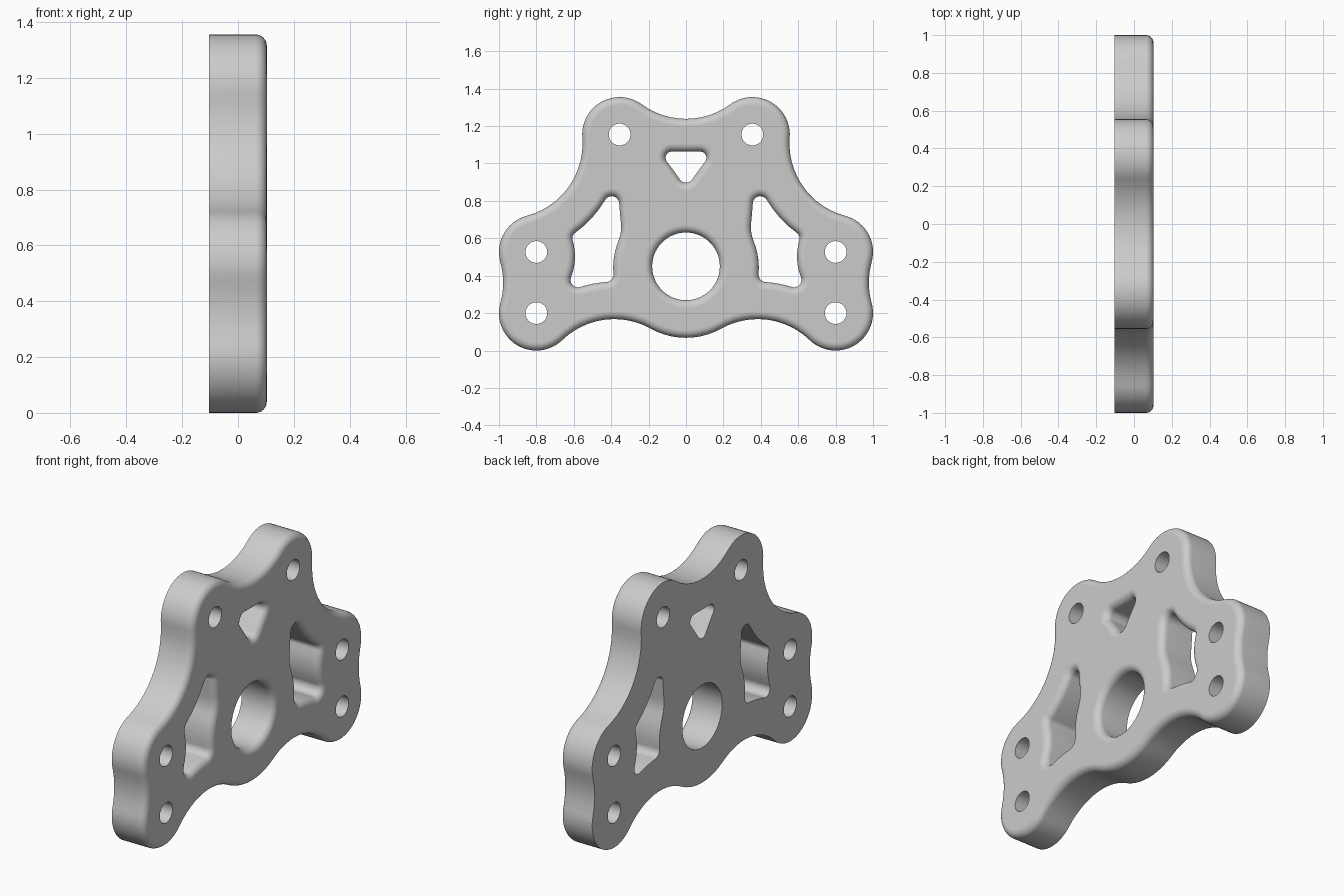
import bpy
import bmesh
from math import pi, tau, sin, cos, atan2, ceil
from mathutils import Vector

if "Cube" in bpy.data.objects:
    bpy.data.objects.remove(bpy.data.objects["Cube"], do_unlink=True)

BACK, FACE = -0.103, 0.103
ROUND = 0.04          # rounded rim on the +x face
STEP = pi / 28


def arc(centre, radius, start, sweep, flip=1):
    """Points and outward normals along an arc, last point left out."""
    count = max(4, ceil(abs(sweep) / STEP))
    result = []
    for i in range(count):
        a = start + sweep * i / count
        n = Vector((cos(a), sin(a)))
        result.append((centre + n * radius, n * flip))
    return result


def blend_centre(a, b, blend):
    """Centre of the inward arc touching two neighbouring discs."""
    (ca, ra), (cb, rb) = a, b
    line = cb - ca
    d = line.length
    line.normalize()
    along = (d * d + (ra + blend) ** 2 - (rb + blend) ** 2) / (2 * d)
    side = ((ra + blend) ** 2 - along ** 2) ** 0.5
    return ca + line * along + Vector((line.y, -line.x)) * side


def angle(v):
    return atan2(v.y, v.x)


def chain(discs):
    """Closed outline round (y, z, radius, blend to next disc), anticlockwise."""
    rounds = [(Vector((y, z)), r) for y, z, r, _ in discs]
    blends = [d[3] for d in discs]
    n = len(discs)
    centres = [blend_centre(rounds[i], rounds[(i + 1) % n], blends[i]) for i in range(n)]
    loop = []
    for i, (c, r) in enumerate(rounds):
        start, end = angle(centres[i - 1] - c), angle(centres[i] - c)
        loop += arc(c, r, start, (end - start) % tau)
        nxt = rounds[(i + 1) % n][0]
        f = centres[i]
        start, end = angle(c - f), angle(nxt - f)
        loop += arc(f, blends[i], start, -((start - end) % tau), -1)
    return loop


def circle(y, z, r):
    return arc(Vector((y, z)), r, 0, tau)


def mirrored(loop):
    return [(Vector((-p.x, p.y)), Vector((-n.x, n.y))) for p, n in loop]


# Outline: bosses and hub joined by sweeping inward arcs
bosses = [(0.8, 0.2), (0.8, 0.527), (0.355, 1.155)]
right_side = [(y, z, 0.2, 0.4) for y, z in bosses]
left_side = [(-y, z, r, b) for y, z, r, b in reversed(right_side)]
outline = chain([(0, 0.453, 0.385, 0.4)] + right_side + left_side)

# Windows through the web
side_window = chain([
    (0.428, 0.406, 0.04, 0.6),
    (0.577, 0.378, 0.04, 0.3),
    (0.573, 0.6, 0.035, 0.6),
    (0.397, 0.785, 0.04, 3),
    (0.547, 0.66, 0.2, 0.385),
])
top_window = chain([
    (0, 0.937, 0.04, 1.5),
    (0.075, 1.03, 0.034, 4),
    (-0.075, 1.03, 0.034, 1.5),
])
hub_hole = circle(0, 0.45, 0.181)

rounded_cuts = [side_window, mirrored(side_window), top_window, hub_hole]
bolt_holes = [circle(s * y, z, 0.058) for y, z in bosses for s in (-1, 1)]

bm = bmesh.new()
back_edges, face_edges = [], []


def wall(loop, inset):
    """Side wall of one loop, its rim rolled over by a signed inset."""
    profile = [(BACK, 0)]
    if inset:
        for i in range(9):
            a = pi / 2 * i / 8
            profile.append((FACE - ROUND * (1 - sin(a)), inset * (1 - cos(a))))
    else:
        profile.append((FACE, 0))
    rings = []
    for x, shift in profile:
        points = [p + n * shift for p, n in loop]
        rings.append([bm.verts.new((x, p.x, p.y)) for p in points])
    n = len(loop)
    for low, high in zip(rings, rings[1:]):
        for i in range(n):
            j = (i + 1) % n
            bm.faces.new((low[i], low[j], high[j], high[i]))
    for ring, edges in ((rings[0], back_edges), (rings[-1], face_edges)):
        edges += [bm.edges.get((ring[i], ring[(i + 1) % n])) for i in range(n)]


wall(outline, -ROUND)
for cut in rounded_cuts:
    wall(cut, ROUND)
for hole in bolt_holes:
    wall(hole, 0)

# Flat faces on both sides
for edges, side in ((back_edges, -1), (face_edges, 1)):
    bmesh.ops.triangle_fill(bm, use_beauty=True, edges=edges, normal=(side, 0, 0))
bmesh.ops.recalc_face_normals(bm, faces=bm.faces)

mesh = bpy.data.meshes.new("mounting_plate")
bm.to_mesh(mesh)
bm.free()
plate = bpy.data.objects.new("mounting_plate", mesh)
bpy.context.collection.objects.link(plate)

# Smooth walls and rims, flat main faces
bpy.ops.object.select_all(action="DESELECT")
plate.select_set(True)
bpy.context.view_layer.objects.active = plate
bpy.ops.object.shade_smooth_by_angle(angle=pi / 6)
for poly in mesh.polygons:
    if abs(poly.normal.x) > 0.999:
        poly.use_smooth = False

grey = bpy.data.materials.new("plain_grey")
grey.use_nodes = True
colour = (0.6, 0.6, 0.6, 1)
grey.diffuse_color = colour
grey.node_tree.nodes["Principled BSDF"].inputs["Base Color"].default_value = colour
mesh.materials.append(grey)
